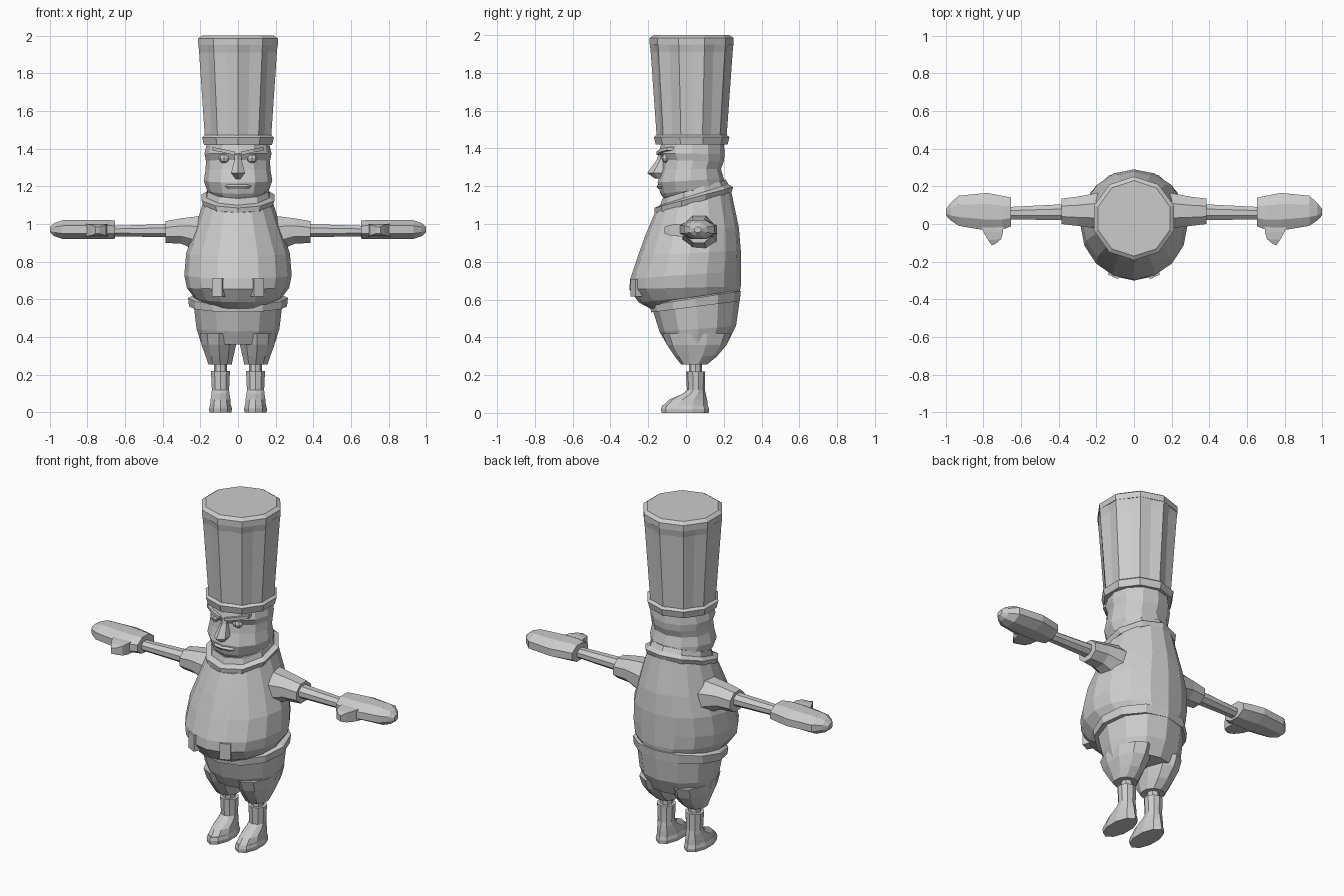
import bpy, bmesh, math
from mathutils import Vector

grey = bpy.data.materials.new("plain grey")
grey.diffuse_color = (0.6, 0.6, 0.6, 1)


def loft(name, rings):
    """Skin a list of point rings and cap both ends."""
    bm = bmesh.new()
    vs = [[bm.verts.new(p) for p in r] for r in rings]
    n = len(vs[0])
    for a, b in zip(vs, vs[1:]):
        for i in range(n):
            j = (i + 1) % n
            bm.faces.new((a[i], a[j], b[j], b[i]))
    bm.faces.new(vs[0])
    bm.faces.new(vs[-1])
    bmesh.ops.recalc_face_normals(bm, faces=bm.faces)
    me = bpy.data.meshes.new(name)
    bm.to_mesh(me)
    bm.free()
    me.materials.append(grey)
    ob = bpy.data.objects.new(name, me)
    bpy.context.collection.objects.link(ob)
    return ob


def level(hw, yf, zf, yb, zb, cx=0, n=12, pleat=0):
    """Tilted oval ring: half width, then front and back points in y and z."""
    pts = []
    for i in range(n):
        a = 2 * math.pi * i / n - math.pi / 2
        k = 1 - pleat * (i % 2)
        t = math.sin(a) * k
        pts.append((cx + hw * k * math.cos(a), (yf + yb) / 2 + (yb - yf) / 2 * t,
                    (zf + zb) / 2 + (zb - zf) / 2 * t))
    return pts


def flat(z, hw, yf, yb, cx=0, n=12, pleat=0):
    return level(hw, yf, z, yb, z, cx, n, pleat)


def across(s, x, y0, y1, z0, z1, n=8):
    """Upright oval ring facing along x."""
    c = math.cos(math.pi / n)
    pts = []
    for i in range(n):
        a = 2 * math.pi * (i + .5) / n
        pts.append((s * x, (y0 + y1) / 2 + (y1 - y0) / 2 * math.cos(a) / c,
                    (z0 + z1) / 2 + (z1 - z0) / 2 * math.sin(a) / c))
    return pts


# Torso with round belly
loft("torso", [level(*r, n=16) for r in (
    (.185, -.165, 1.06, .24, 1.17), (.235, -.215, .94, .28, .98),
    (.275, -.255, .83, .29, .86), (.285, -.295, .71, .29, .75),
    (.272, -.3, .655, .29, .67), (.235, -.25, .585, .285, .64), (.2, -.185, .55, .27, .62))])
loft("belt", [level(*r) for r in (
    (.25, -.185, .58, .28, .65), (.265, -.19, .57, .29, .645), (.26, -.185, .532, .285, .592))])
loft("trousers", [level(*r) for r in (
    (.235, -.175, .54, .285, .6), (.22, -.14, .43, .265, .46), (.195, -.1, .36, .22, .37))])

# Collar, in two tiers
loft("collar", [level(*r, n=10) for r in (
    (.19, -.165, 1.055, .24, 1.165), (.203, -.168, 1.085, .25, 1.195),
    (.175, -.135, 1.1, .225, 1.21), (.17, -.125, 1.135, .21, 1.235), (.13, -.1, 1.14, .19, 1.23))])

# Head
loft("head", [level(*r) for r in (
    (.165, -.13, 1.43, .2, 1.43), (.178, -.145, 1.375, .205, 1.37),
    (.17, -.125, 1.34, .2, 1.33), (.172, -.13, 1.29, .185, 1.29),
    (.182, -.15, 1.22, .2, 1.24), (.165, -.135, 1.16, .21, 1.2), (.13, -.1, 1.11, .19, 1.17))])
loft("nose", [flat(z, w, yf, -.08, n=6) for z, w, yf in (
    (1.39, .02, -.14), (1.34, .022, -.155), (1.27, .042, -.205), (1.24, .015, -.165))])
loft("mouth", [flat(z, w, yf, -.1, n=8) for z, w, yf in (
    (1.21, .065, -.145), (1.2, .07, -.157), (1.185, .06, -.145))])

# Tall pleated hat
loft("hat_band", [flat(z, r, .03 - r, .03 + r, n=10) for z, r in (
    (1.42, .19), (1.46, .2), (1.475, .18))])
loft("hat_pleats", [flat(z, r, .03 - r, .03 + r, n=20, pleat=p) for z, r, p in (
    (1.46, .185, .06), (1.91, .217, .1), (1.96, .222, .05))])
loft("hat_crown", [flat(z, r, .03 - r, .03 + r, n=10) for z, r in (
    (1.95, .222), (1.985, .222), (2.0, .2))])

for s, side in ((1, "left"), (-1, "right")):
    # Eyes under slanted brows
    loft(side + "_eye", [flat(1.35 + .027 * math.sin(a), .005 + .025 * math.cos(a),
                              -.105 - .025 * math.cos(a), -.105 + .025 * math.cos(a), s * .073, 8)
                         for a in (-1.4, -.7, 0, .7, 1.4)])
    loft(side + "_brow", [[(s * x, y, z), (s * x, y + .04, z), (s * x, y + .04, z + .018),
                           (s * x, y, z + .018)]
                          for x, y, z in ((.015, -.155, 1.365), (.08, -.138, 1.38), (.135, -.1, 1.39))])

    # Trouser leg, ankle and boot
    loft(side + "_trouser_leg", [flat(z, w, yf, yb, s * cx, 10) for z, w, yf, yb, cx in (
        (.42, .105, -.125, .24, .102), (.36, .097, -.1, .215, .102),
        (.3, .078, -.06, .165, .098), (.255, .065, -.025, .11, .095))])
    loft(side + "_ankle", [flat(z, .035, .015, .085, s * .093, 8) for z in (.27, .2)])
    loft(side + "_boot", [flat(z, w, yf, yb, s * .093, 10) for z, w, yf, yb in (
        (.22, .053, .0, .102), (.12, .048, .005, .1), (.1, .05, -.02, .105),
        (.07, .055, -.09, .112), (.035, .058, -.125, .116))])
    loft(side + "_sole", [flat(z, w, yf, yb, s * .093, 10) for z, w, yf, yb in (
        (.04, .058, -.125, .116), (.02, .064, -.132, .122), (0, .062, -.13, .12))])

    # Sleeve, forearm and mitten
    loft(side + "_sleeve", [across(s, *r) for r in (
        (.15, -.03, .17, .8, 1.05), (.22, -.02, .16, .86, 1.04),
        (.3, -.01, .145, .895, 1.03), (.385, .0, .135, .9, 1.015))])
    loft(side + "_forearm", [across(s, .37, .02, .105, .93, 1.0), across(s, .67, .025, .09, .935, .99)])
    loft(side + "_mitten", [across(s, *r) for r in (
        (.652, -.012, .14, .922, 1.018), (.7, -.03, .15, .92, 1.022), (.78, -.035, .165, .92, 1.022),
        (.93, -.01, .15, .92, 1.02), (.975, .02, .11, .935, 1.005), (.997, .045, .08, .955, .985))])
    loft(side + "_thumb", [[(s * x0, y0, z0), (s * x1, y1, z0), (s * x1, y1, z1), (s * x0, y0, z1)]
                           for x0, y0, x1, y1, z0, z1 in (
        (.69, .03, .82, .03, .93, 1.0), (.695, -.045, .8, -.04, .935, 1.0),
        (.705, -.08, .775, -.085, .94, .995), (.735, -.105, .755, -.113, .95, .985))])

    # Small belly tab, turned to follow the curve
    c = Vector((s * .103, -.262, 0))
    u, v = Vector((.027, s * .013, 0)), Vector((s * .009, -.018, 0))
    loft(side + "_belly_tab", [[c + u * a + v * b + Vector((0, 0, z)) for a, b in
                                ((-1, -1), (1, -1), (1, 1), (-1, 1))] for z in (.615, .71)])
